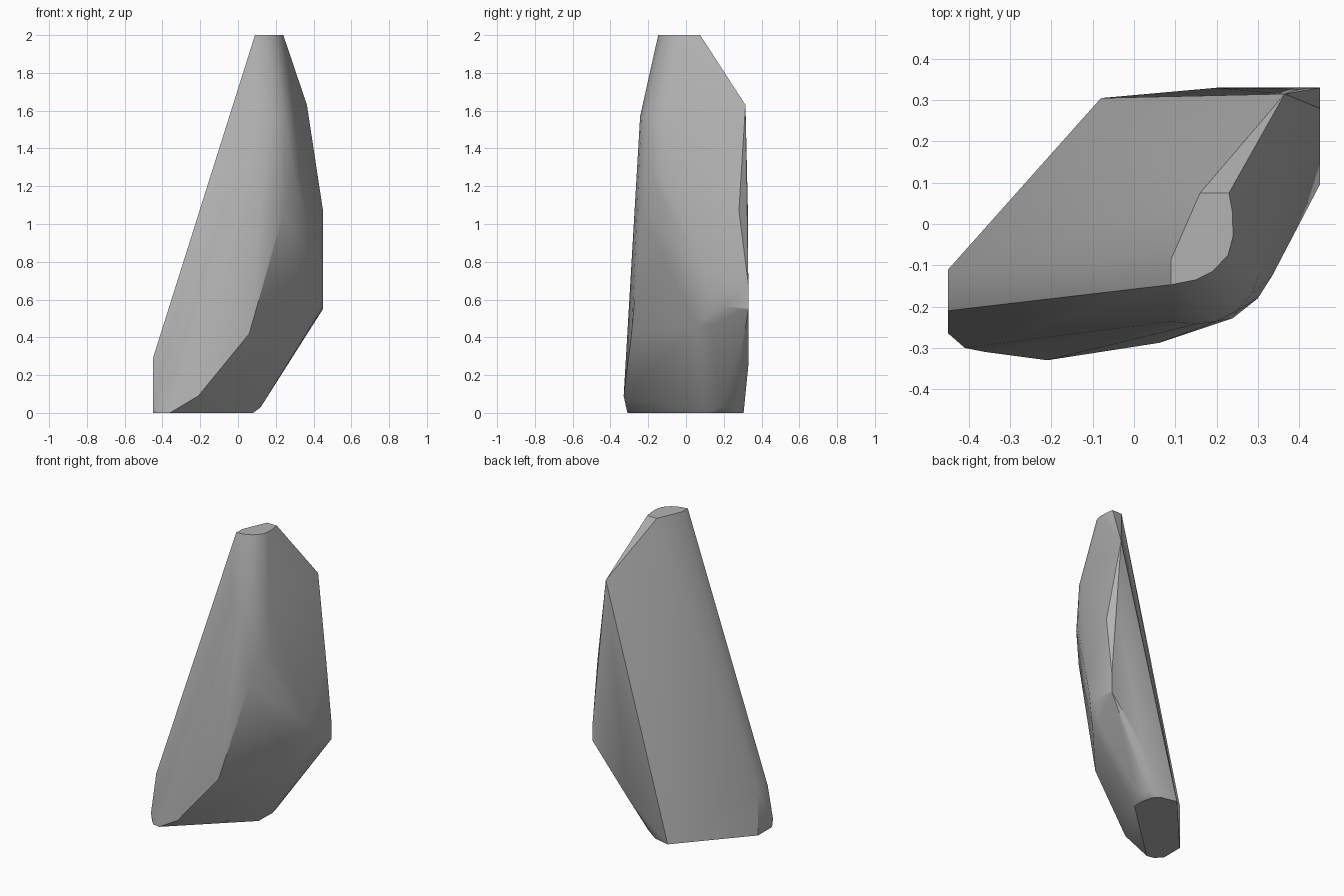
import bpy, bmesh

if "Cube" in bpy.data.objects:
    bpy.data.objects.remove(bpy.data.objects["Cube"])

# Chipped stone: corner points grouped by level, joined as one convex solid
crown = [(.09, -.085), (.16, .075), (.23, .075), (.238, .03), (.24, -.03),
         (.228, -.075), (.19, -.115), (.15, -.135), (.09, -.147)]
foot = [(-.45, -.11), (-.45, -.255), (-.41, -.30), (-.36, -.31),
        (.08, .10), (.08, .17), (.065, .24), (.03, .28), (-.08, .305)]
points = [(x, y, 2) for x, y in crown] + [(x, y, 0) for x, y in foot]

# rounded shoulder below the crown
points += [(x, y, 1.57) for x, y in
           [(.09, -.236), (.15, -.243), (.20, -.236), (.25, -.21), (.285, -.17), (.305, -.12)]]
# left flat
points += [(-.45, -.11, .29), (-.45, -.21, .29), (-.45, -.265, .05)]
# front ridge
points += [(-.21, -.33, .09), (.06, -.288, .42), (.24, -.228, 1.06), (.30, -.18, 1.25),
           (.335, -.125, 1.25)]
# right flat with its curved lower edge
points += [(.45, y, z) for y, z in
           [(.28, 1.07), (.095, .75), (.115, .66), (.15, .60), (.20, .565), (.33, .55), (.33, .68)]]
# back corner and lower right rounding
points += [(.365, .315, 1.63), (.40, .327, 1.1), (.20, .33, .25),
           (.375, .06, .46), (.39, .13, .465),
           (.12, .18, .03), (.105, .25, .03)]

bm = bmesh.new()
for p in points:
    bm.verts.new(p)
hull = bmesh.ops.convex_hull(bm, input=bm.verts)
loose = [v for v in bm.verts if not v.link_faces]
bmesh.ops.delete(bm, geom=loose, context='VERTS')
bmesh.ops.dissolve_limit(bm, angle_limit=.01, verts=bm.verts, edges=bm.edges)
bmesh.ops.recalc_face_normals(bm, faces=bm.faces)
mesh = bpy.data.meshes.new("stone")
bm.to_mesh(mesh)
bm.free()

stone = bpy.data.objects.new("stone", mesh)
bpy.context.collection.objects.link(stone)
grey = bpy.data.materials.new("stone grey")
grey.diffuse_color = (.45, .45, .45, 1)
grey.use_nodes = True
grey.node_tree.nodes["Principled BSDF"].inputs["Base Color"].default_value = grey.diffuse_color
mesh.materials.append(grey)

bpy.context.view_layer.objects.active = stone
stone.select_set(True)
bpy.ops.object.shade_smooth_by_angle(angle=.5)
